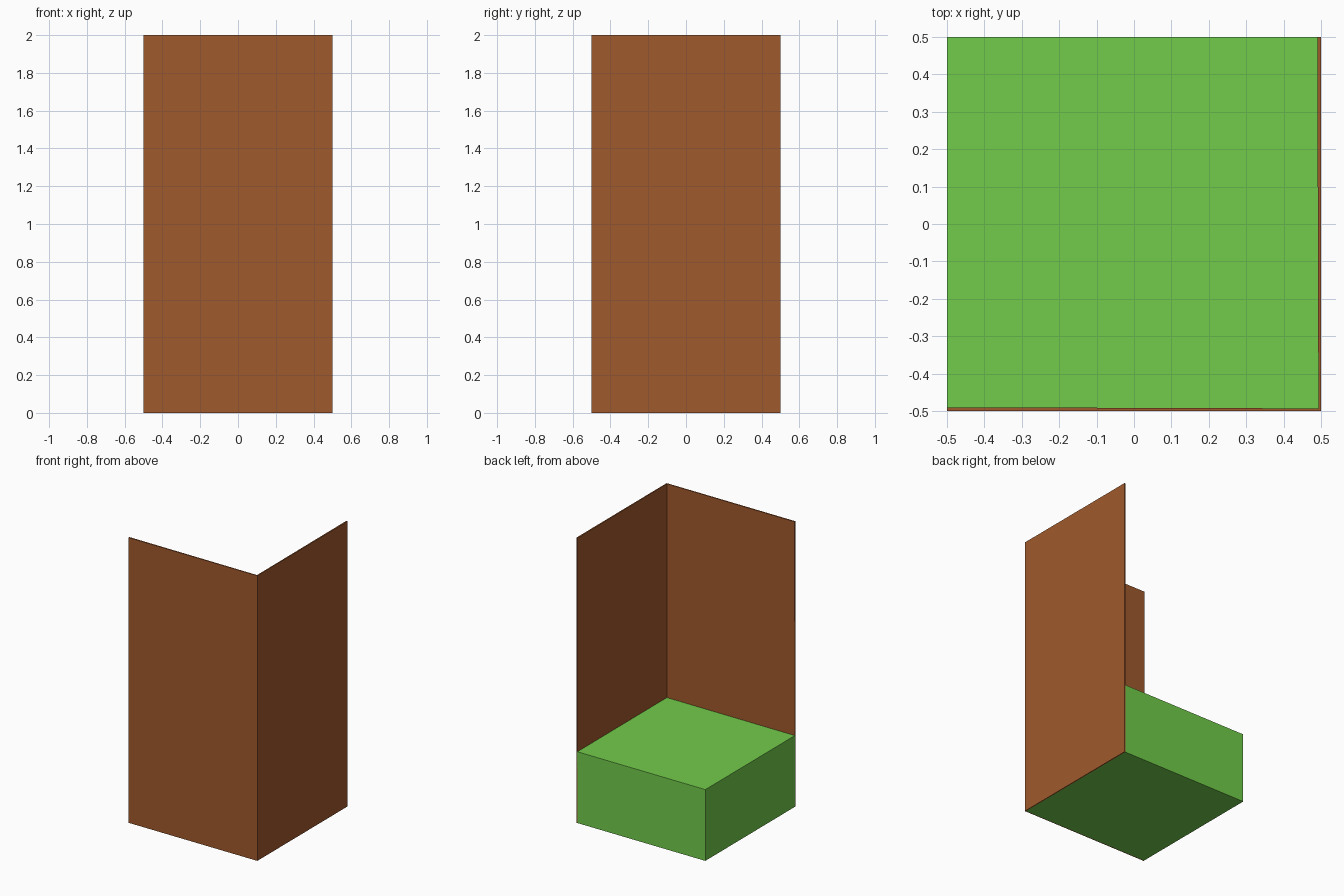
import bpy

if "Cube" in bpy.data.objects:
    bpy.data.objects.remove(bpy.data.objects["Cube"])


def material(name, rgb):
    m = bpy.data.materials.new(name)
    m.diffuse_color = (*rgb, 1)
    m.use_nodes = True
    m.node_tree.nodes["Principled BSDF"].inputs["Base Color"].default_value = m.diffuse_color
    return m


def prism(name, bottom, top, z0, z1, mat):
    """Solid between two counter-clockwise outlines of equal length."""
    n = len(bottom)
    verts = [(x, y, z0) for x, y in bottom] + [(x, y, z1) for x, y in top]
    faces = [tuple(reversed(range(n))), tuple(range(n, 2 * n))]
    faces += [(i, (i + 1) % n, (i + 1) % n + n, i + n) for i in range(n)]
    mesh = bpy.data.meshes.new(name)
    mesh.from_pydata(verts, [], faces)
    mesh.materials.append(mat)
    obj = bpy.data.objects.new(name, mesh)
    bpy.context.collection.objects.link(obj)
    return obj


brown = material("brown_wall", (0.352, 0.10, 0.026))
green = material("grass_green", (0.168, 0.604, 0.069))
H = 0.5      # half width of the footprint


def front_outline(end, corner):
    # thin panel, slightly thicker at its free end, mitred at the corner
    return [(-H, -H), (H, -H), (H - corner, -H + corner), (-H, -H + end)]


def right_outline(end, corner):
    # the front panel reflected across the corner diagonal
    return [(-y, -x) for x, y in reversed(front_outline(end, corner))]


# Walls
for name, outline in (("front_wall", front_outline), ("right_wall", right_outline)):
    prism(name, outline(0.007, 0.006), outline(0.010, 0.007), 0, 2, brown)

# Grass block, its hidden sides tucked just inside the walls
E = H - 0.005
block = [(-H, -E), (E, -E), (E, H), (-H, H)]
prism("grass_block", block, block, 0, 0.5, green)
